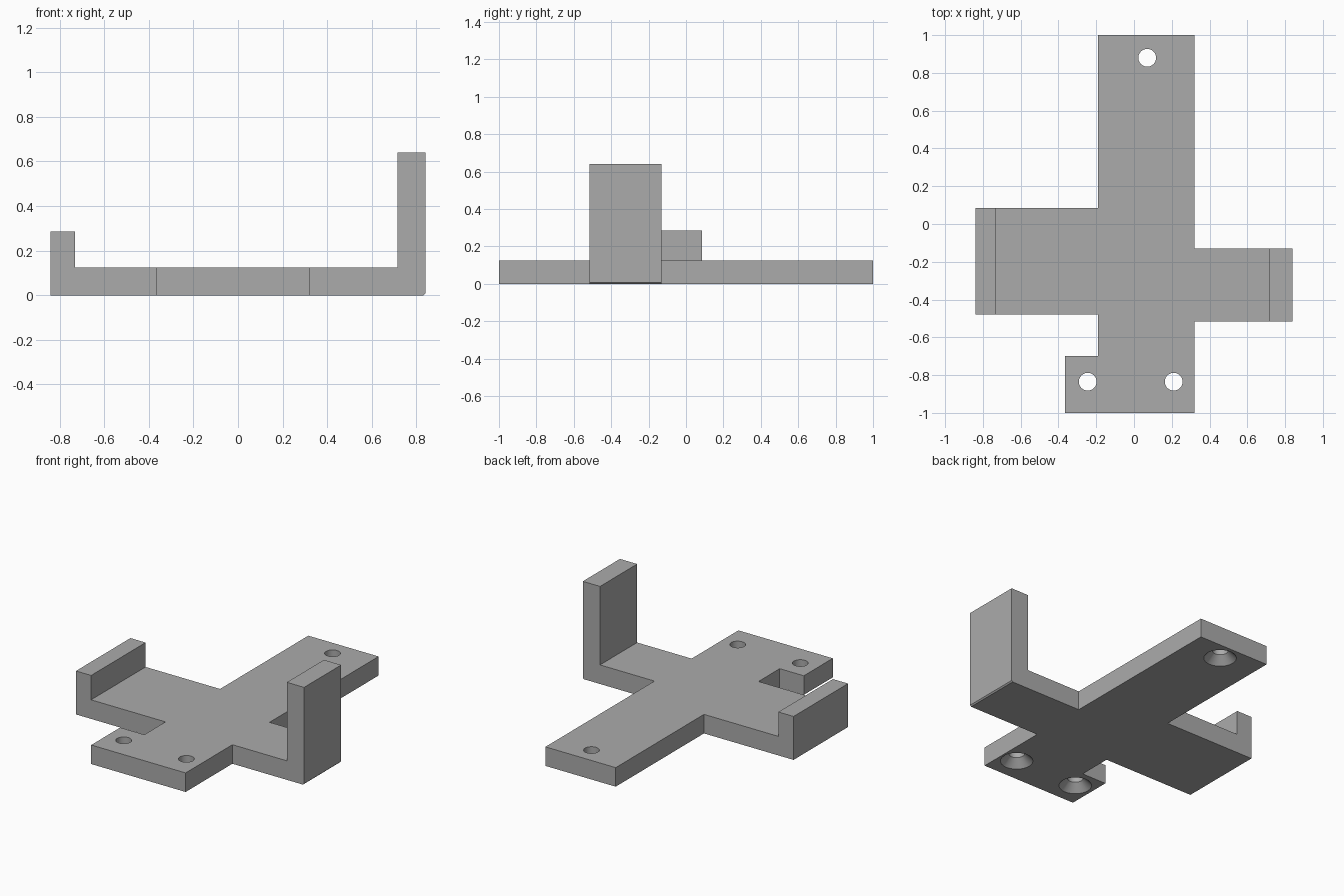
import bpy, bmesh
from mathutils import Vector, Matrix

if "Cube" in bpy.data.objects:
    bpy.data.objects.remove(bpy.data.objects["Cube"], do_unlink=True)

THICK = 0.125

grey = bpy.data.materials.new("plain grey")
grey.use_nodes = True
COLOUR = (0.41, 0.41, 0.41, 1)
grey.diffuse_color = COLOUR
grey.node_tree.nodes["Principled BSDF"].inputs["Base Color"].default_value = COLOUR


def make_object(name, bm):
    bmesh.ops.recalc_face_normals(bm, faces=bm.faces)
    mesh = bpy.data.meshes.new(name)
    bm.to_mesh(mesh)
    bm.free()
    mesh.materials.append(grey)
    obj = bpy.data.objects.new(name, mesh)
    bpy.context.collection.objects.link(obj)
    return obj


def prism(name, points, direction):
    """Extrude a closed outline along a direction."""
    bm = bmesh.new()
    face = bm.faces.new([bm.verts.new(p) for p in points])
    out = bmesh.ops.extrude_face_region(bm, geom=[face])
    moved = [v for v in out["geom"] if isinstance(v, bmesh.types.BMVert)]
    bmesh.ops.translate(bm, verts=moved, vec=Vector(direction))
    return make_object(name, bm)


def bracket(name, inner, wall, outer, front, back, height, chamfer=0):
    """L-shaped arm: flat foot with an upright wall at the outer end."""
    side = 1 if outer > 0 else -1
    profile = [(inner, 0), (outer - side * chamfer, 0)]
    if chamfer:
        profile.append((outer, chamfer))
    else:
        profile[-1] = (outer, 0)
    profile += [(outer, height), (wall, height), (wall, THICK), (inner, THICK)]
    return prism(name, [(x, front, z) for x, z in profile], (0, back - front, 0))


def screw_hole(name, x, y):
    """Straight bore with a countersink on the underside."""
    profile = [(0, -0.02), (0.117, -0.02), (0.047, 0.05), (0.047, THICK + 0.05), (0, THICK + 0.05)]
    bm = bmesh.new()
    verts = [bm.verts.new((r, 0, z)) for r, z in profile]
    edges = [bm.edges.new(pair) for pair in zip(verts, verts[1:])]
    bmesh.ops.spin(bm, geom=verts + edges, cent=(0, 0, 0), axis=(0, 0, 1),
                   angle=6.283185307, steps=40)
    bmesh.ops.remove_doubles(bm, verts=bm.verts, dist=0.0005)
    bmesh.ops.transform(bm, matrix=Matrix.Translation((x, y, 0)), verts=bm.verts)
    obj = make_object(name, bm)
    obj.hide_render = True
    return obj


# Long base plate with the side tab at the front
outline = [(-0.365, -1), (0.32, -1), (0.32, 1), (-0.19, 1), (-0.19, -0.70), (-0.365, -0.70)]
base = prism("mounting_bracket", [(x, y, 0) for x, y in outline], (0, 0, THICK))

# Arms with upright end walls
arms = [
    bracket("right_low_arm", -0.1, -0.73, -0.84, -0.48, 0.085, 0.285),
    bracket("left_tall_arm", 0.2, 0.715, 0.84, -0.515, -0.13, 0.64, chamfer=0.008),
]

# Countersunk screw holes
holes = [screw_hole("screw_hole_cutter", x, y)
         for x, y in ((0.07, 0.88), (-0.245, -0.835), (0.21, -0.835))]

# Join the arms and cut the holes
for part in arms + holes:
    mod = base.modifiers.new(part.name, "BOOLEAN")
    mod.operation = "UNION" if part in arms else "DIFFERENCE"
    mod.solver = "EXACT"
    mod.object = part

bpy.context.view_layer.update()
evaluated = base.evaluated_get(bpy.context.evaluated_depsgraph_get())
joined = bpy.data.meshes.new_from_object(evaluated)
base.modifiers.clear()
base.data = joined
for part in arms + holes:
    bpy.data.objects.remove(part, do_unlink=True)

# Smooth the hole walls, keep the plate edges sharp
bpy.ops.object.select_all(action="DESELECT")
base.select_set(True)
bpy.context.view_layer.objects.active = base
bpy.ops.object.shade_smooth_by_angle(angle=0.5)
